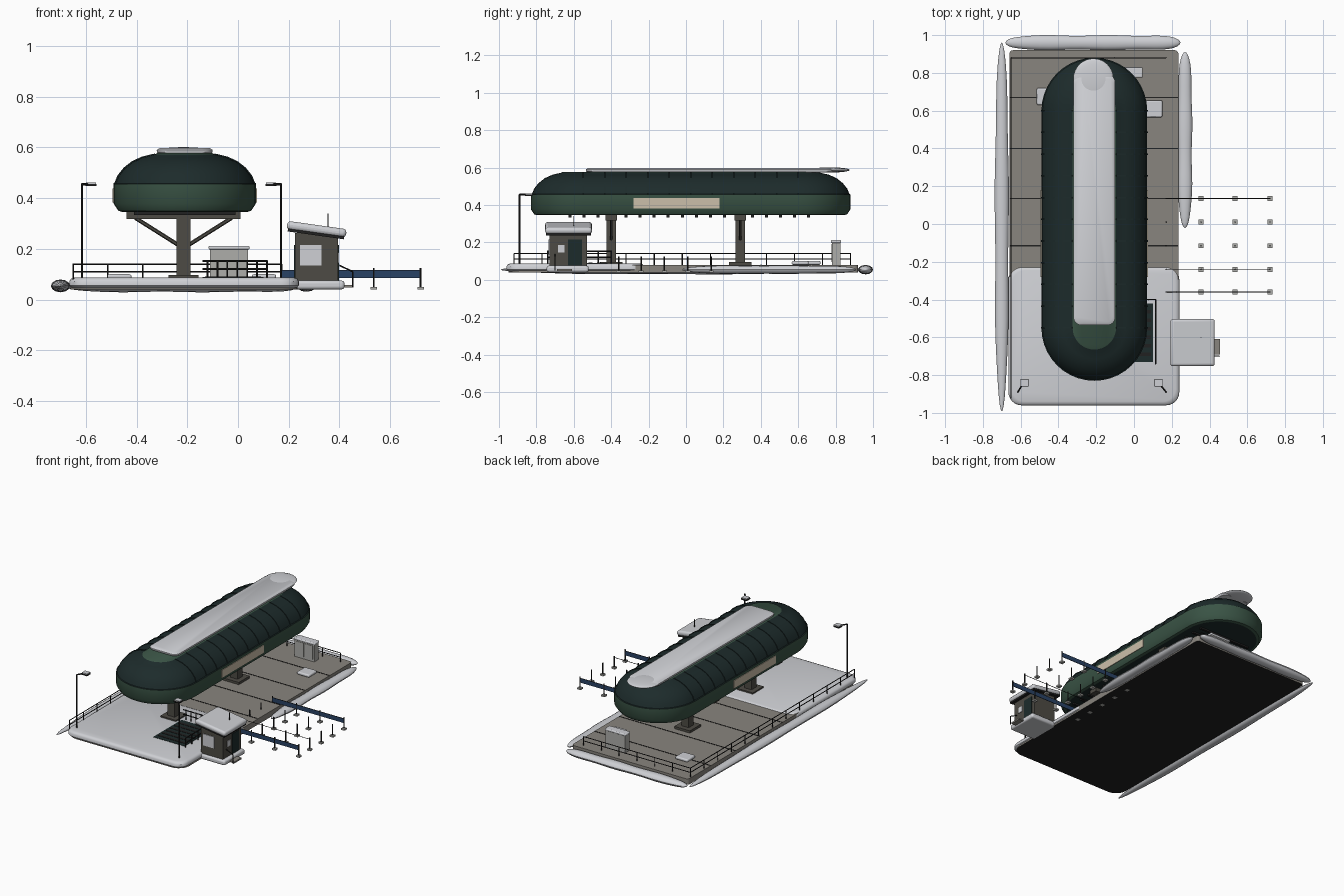
import bpy, bmesh, math
from mathutils import Vector, Matrix

if "Cube" in bpy.data.objects:
    bpy.data.objects.remove(bpy.data.objects["Cube"])


def material(name, rgb):
    m = bpy.data.materials.new(name)
    m.diffuse_color = (*rgb, 1)
    m.use_nodes = True
    m.node_tree.nodes["Principled BSDF"].inputs["Base Color"].default_value = m.diffuse_color
    return m


ROOF = material("dark roof green", (0.012, 0.024, 0.024))
GREEN = material("wall green", (0.042, 0.088, 0.060))
SNOW = material("snow", (0.62, 0.63, 0.66))
DECK = material("deck grey", (0.25, 0.235, 0.21))
BEIGE = material("beige panel", (0.60, 0.52, 0.40))
BROWN = material("support brown", (0.075, 0.070, 0.058))
BLUE = material("banner blue", (0.022, 0.055, 0.13))
METAL = material("black metal", (0.015, 0.015, 0.015))
GREY = material("cabinet grey", (0.42, 0.42, 0.40))


def finish(name, bm, mats, smooth=False, bevel=0):
    bmesh.ops.recalc_face_normals(bm, faces=bm.faces)
    me = bpy.data.meshes.new(name)
    bm.to_mesh(me)
    bm.free()
    for m in mats:
        me.materials.append(m)
    ob = bpy.data.objects.new(name, me)
    bpy.context.collection.objects.link(ob)
    if bevel:
        mod = ob.modifiers.new("bevel", 'BEVEL')
        mod.width, mod.segments = bevel, 3
    if smooth or bevel:
        bpy.context.view_layer.objects.active = ob
        ob.select_set(True)
        bpy.ops.object.shade_smooth_by_angle(angle=math.radians(40))
        ob.select_set(False)
    return ob


def boxes(name, items, mat, bevel=0):
    """Each item is x0, x1, y0, y1, z0, z1."""
    bm = bmesh.new()
    for x0, x1, y0, y1, z0, z1 in items:
        mx = Matrix.Translation(((x0 + x1) / 2, (y0 + y1) / 2, (z0 + z1) / 2))
        bmesh.ops.create_cube(bm, size=1, matrix=mx @ Matrix.Diagonal((x1 - x0, y1 - y0, z1 - z0, 1)))
    return finish(name, bm, [mat], bevel=bevel)


def rods(name, segs, r, mat, sides=6):
    bm = bmesh.new()
    for a, b in segs:
        a, b = Vector(a), Vector(b)
        d = b - a
        mx = Matrix.Translation((a + b) / 2) @ d.to_track_quat('Z', 'Y').to_matrix().to_4x4()
        bmesh.ops.create_cone(bm, cap_ends=True, segments=sides, radius1=r, radius2=r, depth=d.length, matrix=mx)
    return finish(name, bm, [mat])


def loft(name, rings, mats, band=None, smooth=True, bevel=0):
    """Skin closed rings; band(i) picks the material of each strip, -1 and n-1 are the caps."""
    bm = bmesh.new()
    vs = [[bm.verts.new(p) for p in ring] for ring in rings]
    n = len(vs[0])
    pick = band or (lambda i: 0)
    for i in range(len(vs) - 1):
        for j in range(n):
            k = (j + 1) % n
            bm.faces.new((vs[i][j], vs[i][k], vs[i + 1][k], vs[i + 1][j])).material_index = pick(i)
    bm.faces.new(vs[0][::-1]).material_index = pick(-1)
    bm.faces.new(vs[-1]).material_index = pick(len(vs) - 1)
    return finish(name, bm, mats, smooth, bevel)


def stadium(r, z, cx=-0.21, y0=-0.55, y1=0.60, n=20):
    pts = []
    for cy, start in ((y1, 0), (y0, math.pi)):
        for i in range(n + 1):
            a = start + math.pi * i / n
            pts.append((cx + r * math.cos(a), cy + r * math.sin(a), z))
    return pts


def rounded(x0, x1, y0, y1, r, z, r_back=None, n=6):
    rb = r if r_back is None else r_back
    pts = []
    for q, (sx, sy) in enumerate(((1, 1), (-1, 1), (-1, -1), (1, -1))):
        rr = rb if sy > 0 else r
        cx = x1 - rr if sx > 0 else x0 + rr
        cy = y1 - rr if sy > 0 else y0 + rr
        for i in range(n + 1):
            a = (q + i / n) * math.pi / 2
            pts.append((cx + rr * math.cos(a), cy + rr * math.sin(a), z))
    return pts


def snowbank(name, a, b, w, h, z, power):
    """Long rounded heap from a to b with tapering ends."""
    a, b = Vector((*a, z)), Vector((*b, z))
    side = (b - a).normalized().cross(Vector((0, 0, 1)))
    rings = []
    for i in range(25):
        t = -math.cos(math.pi * i / 24)
        s = max(0.06, (1 - abs(t) ** power) ** 0.5) * (1 + 0.06 * math.sin(9 * t))
        c = a.lerp(b, (t + 1) / 2)
        rings.append([c + side * (w * s * math.cos(k * math.pi / 6)) + Vector((0, 0, h * s * math.sin(k * math.pi / 6)))
                      for k in range(12)])
    loft(name, rings, [SNOW])


# Platform with a dark underside, seams and snow
loft("platform", [rounded(-0.66, 0.235, -0.95, 0.92, 0.08, z, 0.02) for z in (0.04, 0.08)],
     [DECK, METAL], lambda i: 1 if i < 0 else 0)
boxes("deck_seams", [(-0.66, 0.232, y - 0.003, y + 0.003, 0.08, 0.082) for y in (0.67, 0.40, 0.135, -0.115)], METAL)
loft("front_snow", [rounded(-0.665 + e, 0.24 - e, -0.96 + e, -0.225 - e, 0.07, z)
                    for e, z in ((0.012, 0.044), (0, 0.055), (0, 0.072), (0.006, 0.082), (0.02, 0.087))], [SNOW])
snowbank("left_snowbank", (-0.70, -0.99), (-0.70, 0.96), 0.036, 0.024, 0.054, 3)
snowbank("back_snowbank", (-0.68, 0.96), (0.245, 0.96), 0.038, 0.024, 0.054, 8)
snowbank("right_snowbank", (0.27, -0.02), (0.27, 0.91), 0.037, 0.022, 0.054, 5)
boxes("snow_pads", [(0.055, 0.15, 0.565, 0.655, 0.08, 0.10), (-0.515, -0.42, 0.63, 0.72, 0.08, 0.10)], SNOW, 0.008)

# Elevated capsule hall: green wall, dark domed roof, green crown
profile = [(0.245, 0.345), (0.262, 0.35), (0.28, 0.378), (0.28, 0.455), (0.274, 0.458), (0.262, 0.487),
           (0.238, 0.517), (0.205, 0.543), (0.165, 0.561), (0.115, 0.573), (0.11, 0.577)]
loft("hall", [stadium(r, z) for r, z in profile], [ROOF, GREEN],
     lambda i: 1 if 0 <= i < 3 or i >= 9 else 0)

# Roof ribs following the dome
bm = bmesh.new()
for k in range(11):
    y = -0.55 + k * 0.115
    for s in (-1, 1):
        strip = []
        for r, z in profile[3:10]:
            strip.append([bm.verts.new((-0.21 + s * (r + o), y + dy, z + o))
                          for dy, o in ((-0.004, -0.002), (-0.004, 0.003), (0.004, 0.003), (0.004, -0.002))])
        for a, b in zip(strip, strip[1:]):
            for j in range(3):
                bm.faces.new((a[j], a[j + 1], b[j + 1], b[j]))
        bm.faces.new(strip[0])
        bm.faces.new(strip[-1])
finish("roof_ribs", bm, [ROOF])

# Roof snow strip and round snow cap
loft("roof_snow", [rounded(-0.32 + e, -0.10 - e, -0.535 + e, 0.79 - e, 0.04, z)
                   for e, z in ((0.006, 0.574), (0, 0.582), (0, 0.590), (0.012, 0.598))], [SNOW])
bm = bmesh.new()
bmesh.ops.create_uvsphere(bm, u_segments=32, v_segments=12, radius=1,
                          matrix=Matrix.Translation((-0.215, 0.77, 0.587)) @ Matrix.Diagonal((0.106, 0.106, 0.014, 1)))
finish("round_snow_cap", bm, [SNOW], True)

# Side panels
boxes("side_panels", [(x - 0.004, x + 0.004, -0.28, 0.18, 0.382, 0.437) for x in (-0.49, 0.07)], BEIGE)

# Underside joists and supports
boxes("joists", [(-0.41, -0.01, y - 0.008, y + 0.008, 0.334, 0.347)
                 for y in [-0.62 + 0.075 * i for i in range(18)]], METAL)
posts = (-0.40, 0.29)
boxes("columns", [(-0.242, -0.188, y - 0.026, y + 0.026, 0.08, 0.34) for y in posts], BROWN)
boxes("cross_beams", [(-0.44, 0.01, y - 0.03, y + 0.03, 0.318, 0.346) for y in posts], BROWN)
boxes("footings", [(-0.275, -0.155, y - 0.06, y + 0.06, 0.08, 0.096) for y in posts], BROWN)
rods("braces", [((-0.215 + s * 0.19, y, 0.322), (-0.215 + s * 0.02, y, 0.215)) for y in posts for s in (-1, 1)],
     0.008, BROWN)

# Railings along the left and back edges
rails = [((-0.65, -0.92, z), (-0.65, 0.88, z)) for z in (0.11, 0.14)]
rails += [((-0.65, 0.88, z), (0.17, 0.88, z)) for z in (0.11, 0.14)]
rails += [((-0.65, -0.92 + 0.15 * i, 0.08), (-0.65, -0.92 + 0.15 * i, 0.14)) for i in range(13)]
rails += [((-0.65 + 0.137 * i, 0.88, 0.08), (-0.65 + 0.137 * i, 0.88, 0.14)) for i in range(7)]
rods("edge_railing", rails, 0.003, METAL)

# Stairwell with treads and fence
boxes("stairwell", [(-0.14, 0.10, -0.73, -0.42, 0.084, 0.089)], ROOF)
boxes("stair_treads", [(-0.13, 0.09, -0.70 + 0.045 * i, -0.68 + 0.045 * i, 0.088, 0.091) for i in range(6)], METAL)
fence = [((-0.14, -0.40, z), (0.115, -0.40, z)) for z in (0.12, 0.152)]
fence += [((0.115, -0.74, z), (0.115, -0.40, z)) for z in (0.12, 0.152)]
fence += [((-0.12 + 0.039 * i, -0.40, 0.08), (-0.12 + 0.039 * i, -0.40, 0.155)) for i in range(7)]
fence += [((0.115, -0.74 + 0.068 * i, 0.08), (0.115, -0.74 + 0.068 * i, 0.155)) for i in range(5)]
rods("stair_fence", fence, 0.004, METAL)

# Lamp posts
rods("lamp_poles", [((x, -0.89, 0.08), (x, -0.89, 0.457)) for x in (-0.615, 0.17)] +
     [((x, -0.89, 0.455), (x + d, -0.84, 0.455)) for x, d in ((-0.615, 0.03), (0.17, -0.04))], 0.005, METAL)
boxes("lamp_heads", [(x - 0.022, x + 0.022, -0.86, -0.82, 0.447, 0.456) for x in (-0.58, 0.13)], METAL)
boxes("lamp_snow", [(x - 0.02, x + 0.02, -0.858, -0.822, 0.456, 0.462) for x in (-0.58, 0.13)], SNOW)

# Equipment cabinet
boxes("cabinet", [(-0.11, 0.04, 0.78, 0.825, 0.08, 0.20)], GREY)
boxes("cabinet_panels", [(-0.10 + 0.07 * i, -0.04 + 0.07 * i, 0.777, 0.78, 0.095, 0.19) for i in range(2)], GREY)
boxes("cabinet_snow", [(-0.116, 0.046, 0.775, 0.83, 0.197, 0.212)], SNOW, 0.006)

# Ticket kiosk
boxes("kiosk_skirt", [(0.215, 0.42, -0.745, -0.52, 0.04, 0.075)], SNOW, 0.012)
boxes("kiosk", [(0.225, 0.395, -0.73, -0.53, 0.07, 0.262)], BROWN)
boxes("kiosk_windows", [(0.245, 0.33, -0.735, -0.729, 0.135, 0.215), (0.394, 0.399, -0.685, -0.65, 0.145, 0.185)], SNOW)
boxes("kiosk_door", [(0.394, 0.398, -0.63, -0.555, 0.075, 0.215), (0.221, 0.226, -0.67, -0.58, 0.08, 0.215)], ROOF)
boxes("kiosk_step", [(0.395, 0.455, -0.69, -0.61, 0.048, 0.058)], DECK)
roof = boxes("kiosk_roof_snow", [(-0.118, 0.118, -0.125, 0.125, -0.017, 0.017)], SNOW, 0.014)
trim = boxes("kiosk_roof", [(-0.112, 0.112, -0.12, 0.12, -0.024, -0.012)], METAL)
for ob in (roof, trim):
    ob.location = (0.31, -0.628, 0.277)
    ob.rotation_euler = (0, math.radians(8), 0)
rods("kiosk_antenna", [((0.355, -0.60, 0.27), (0.355, -0.60, 0.34))], 0.002, METAL)
rods("kiosk_handrail", [((0.40, -0.70, 0.135), (0.452, -0.70, 0.11)), ((0.452, -0.70, 0.05), (0.452, -0.70, 0.11))],
     0.003, METAL)

# Queue lanes: weighted posts, ropes and banners
xs, ys = (0.17, 0.355, 0.535, 0.72), (0.135, 0.01, -0.115, -0.24, -0.36)
boxes("queue_bases", [(x - 0.013, x + 0.013, y - 0.013, y + 0.013, 0.039, 0.05) for x in xs for y in ys], GREY)
rods("queue_posts", [((x, y, 0.045), (x, y, 0.125)) for x in xs for y in ys], 0.004, METAL)
rods("queue_ropes", [((0.17, y, 0.115), (0.72, y, 0.115)) for y in (0.135, -0.24, -0.36)], 0.002, METAL)
boxes("queue_banners", [(0.17, 0.72, y - 0.002, y + 0.002, 0.085, 0.114) for y in (0.135, -0.36)], BLUE)
